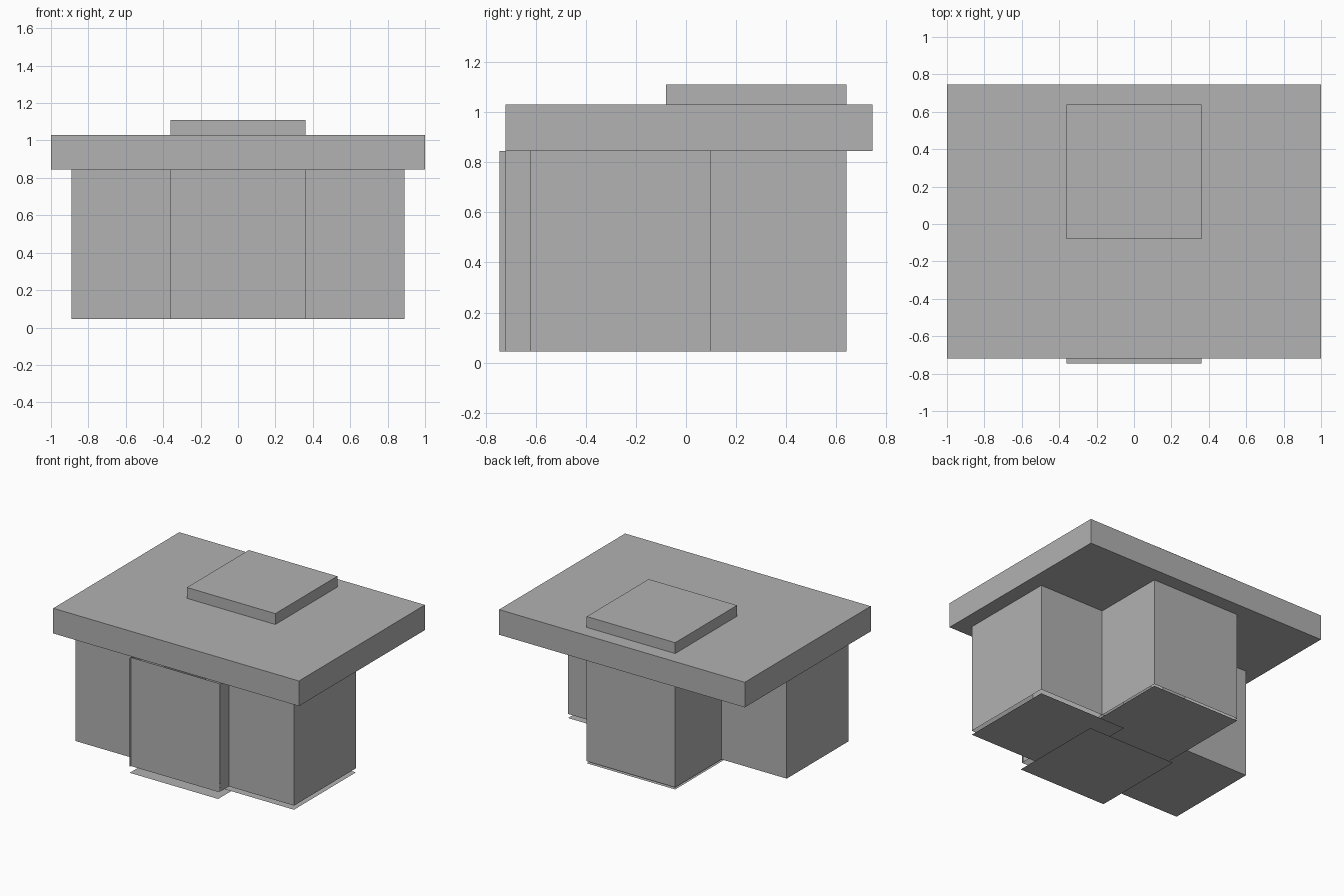
import bpy, bmesh

if "Cube" in bpy.data.objects:
    bpy.data.objects.remove(bpy.data.objects["Cube"])

grey = bpy.data.materials.new("plain_grey")
grey.diffuse_color = (0.445, 0.445, 0.445, 1)
grey.use_nodes = True
grey.node_tree.nodes["Principled BSDF"].inputs["Base Color"].default_value = grey.diffuse_color

WALL_BOTTOM, WALL_TOP, ROOF_TOP, CAP_TOP = 0.045, 0.845, 1.03, 1.11
HALF = 0.36


def finish(name, bm):
    mesh = bpy.data.meshes.new(name)
    bm.to_mesh(mesh)
    bm.free()
    mesh.materials.append(grey)
    bpy.context.collection.objects.link(bpy.data.objects.new(name, mesh))


def slab(name, x0, x1, y0, y1, z0, z1):
    """Closed box given by its limits."""
    bm = bmesh.new()
    bmesh.ops.create_cube(bm, size=1)
    for v in bm.verts:
        v.co = ((x0, x1)[v.co.x > 0], (y0, y1)[v.co.y > 0], (z0, z1)[v.co.z > 0])
    finish(name, bm)


def floor(name, cx, cy, z):
    """Single-sheet square floor, facing up."""
    bm = bmesh.new()
    bm.faces.new([bm.verts.new((cx + sx * HALF, cy + sy * HALF, z))
                  for sx, sy in ((-1, -1), (1, -1), (1, 1), (-1, 1))])
    finish(name, bm)


def walls(name, panels):
    """Upright sheets, each given by its two ground points."""
    bm = bmesh.new()
    for (ax, ay), (bx, by) in panels:
        bm.faces.new([bm.verts.new(p) for p in (
            (ax, ay, WALL_BOTTOM), (bx, by, WALL_BOTTOM),
            (bx, by, WALL_TOP), (ax, ay, WALL_TOP))])
    finish(name, bm)


# Four overlapping square rooms, each floor slightly higher than the last
rooms = {"front": (0, -0.385), "right": (0.53, -0.26),
         "back": (0, 0.28), "left": (-0.53, -0.26)}
for i, (name, (cx, cy)) in enumerate(rooms.items()):
    floor(name + "_floor", cx, cy, 0.015 * i)
    x0, x1, y0, y1 = cx - HALF, cx + HALF, cy - HALF, cy + HALF
    if name == "front":
        # Front sheet sits loosely between its two side walls
        panels = [((x0, y0 + 0.013), (x1, y0 + 0.013)),
                  ((x1, y0 + 0.025), (x1, y1)),
                  ((x1, y1), (x0, y1)), ((x0, y1), (x0, y0))]
    else:
        c = [(x0, y0), (x1, y0), (x1, y1), (x0, y1)]
        panels = [(c[k], c[(k + 1) % 4]) for k in range(4)]
    walls(name + "_walls", panels)

# Flat roof and the raised square on it
slab("roof", -1, 1, -0.72, 0.745, WALL_TOP, ROOF_TOP)
slab("roof_cap", -HALF, HALF, -0.08, 0.64, ROOF_TOP, CAP_TOP)
